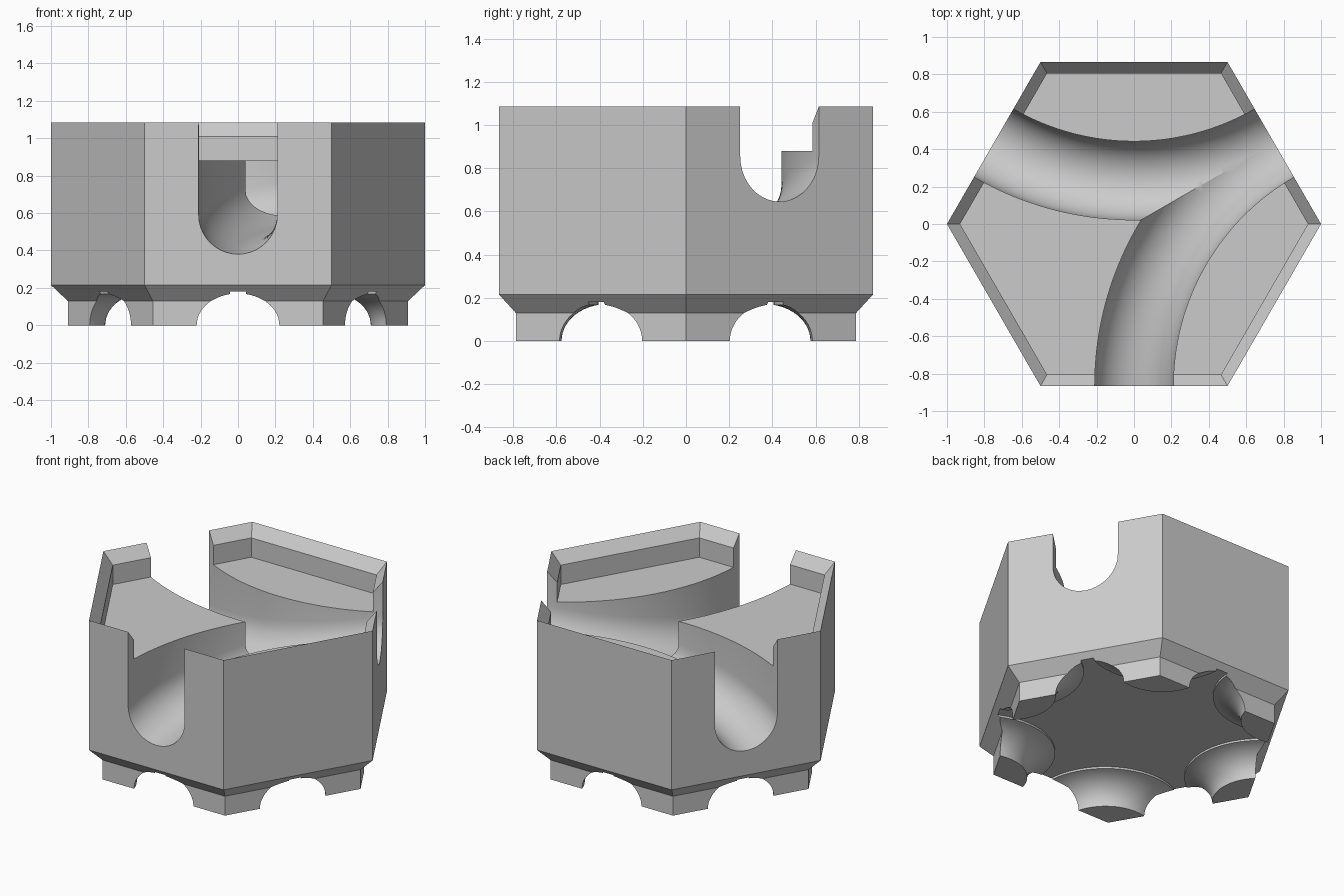
import bpy, bmesh
from math import sin, cos, pi, sqrt, radians

cube = bpy.data.objects.get("Cube")
if cube:
    bpy.data.objects.remove(cube, do_unlink=True)

grey = bpy.data.materials.new("stone_grey")
grey.use_nodes = True
colour = (0.6, 0.6, 0.6, 1)
grey.diffuse_color = colour
grey.node_tree.nodes["Principled BSDF"].inputs["Base Color"].default_value = colour


def loft(name, rings):
    """Closed solid through a series of equal-length point rings."""
    bm = bmesh.new()
    loops = [[bm.verts.new(p) for p in ring] for ring in rings]
    n = len(loops[0])
    for a, b in zip(loops, loops[1:]):
        for i in range(n):
            j = (i + 1) % n
            bm.faces.new((a[i], a[j], b[j], b[i]))
    bm.faces.new(loops[0][::-1])
    bm.faces.new(loops[-1])
    bmesh.ops.recalc_face_normals(bm, faces=bm.faces)
    mesh = bpy.data.meshes.new(name)
    bm.to_mesh(mesh)
    bm.free()
    mesh.materials.append(grey)
    ob = bpy.data.objects.new(name, mesh)
    bpy.context.collection.objects.link(ob)
    return ob


def turned(name, profile, sides, cx=0, cy=0):
    """Loft of regular polygons from (radius, height) pairs."""
    return loft(name, [[(cx + r * cos(2 * pi * i / sides),
                         cy + r * sin(2 * pi * i / sides), z)
                        for i in range(sides)] for r, z in profile])


def cut(target, cutter):
    cutter.hide_render = True
    mod = target.modifiers.new("cut", 'BOOLEAN')
    mod.operation = 'DIFFERENCE'
    mod.solver = 'EXACT'
    mod.object = cutter
    bpy.context.view_layer.objects.active = target
    bpy.ops.object.modifier_apply(modifier=mod.name)
    bpy.data.objects.remove(cutter, do_unlink=True)


# Hexagonal block: recessed base, chamfer, sloped rim and sunken floor
block = turned("hex_track_block", [(0.91, 0), (0.91, 0.13), (1, 0.215), (1, 1.085),
                                   (0.93, 1.01), (0.93, 0.88)], 6)

# Curved U channels, both falling from the shared high end
WIDTH, BEND, LOW, RISE = 0.21, 1.5, 0.59, 0.265


def channel(name, cx, cy, start, turn):
    rings, steps = [], 40
    for s in range(-3, steps + 4):
        t = s / steps
        a = radians(start + turn * 60 * t)
        zc = LOW + RISE * t
        section = [(-WIDTH, 1.4)]
        section += [(-WIDTH * cos(pi * k / 20), zc - WIDTH * sin(pi * k / 20))
                    for k in range(21)]
        section += [(WIDTH, 1.4)]
        rings.append([(cx + (BEND + o) * cos(a), cy + (BEND + o) * sin(a), z)
                      for o, z in section])
    return loft(name, rings)


half = sqrt(3) / 2
cut(block, channel("front_channel", 1.5, -half, 180, -1))
cut(block, channel("back_channel", 0, 2 * half, 240, 1))

# Hollow underside, leaving a flared foot at each corner
hollow = turned("underside_hollow", [(1.4, -0.1), (1.4, 0.18)], 6)
flare = [(0.29, -0.2)]
for k in range(13):
    # Quarter-ellipse flare, stopped short of its crest
    a = radians(79) * k / 12
    flare.append((0.5 - 0.21 * cos(a), 0.17 * sin(a)))
flare.append((0.46, 0.3))
for i in range(6):
    a = i * pi / 3
    cut(hollow, turned("foot_flare", flare, 64, cos(a), sin(a)))
cut(block, hollow)

# Smooth channels, crisp edges
bpy.ops.object.select_all(action='DESELECT')
block.select_set(True)
bpy.context.view_layer.objects.active = block
bpy.ops.object.shade_smooth_by_angle(angle=radians(30))
